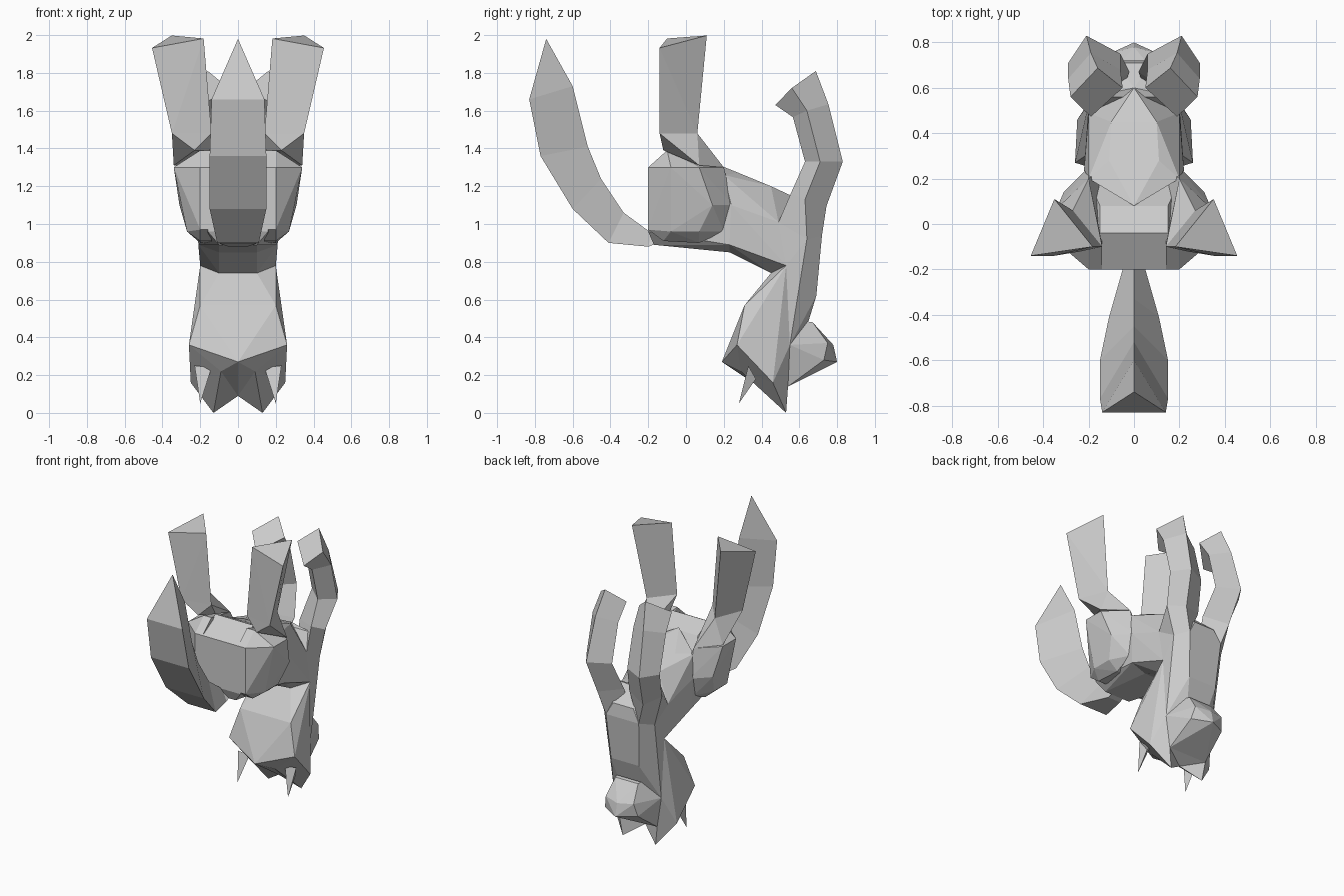
import bpy, bmesh
from math import cos, sin, radians

cube = bpy.data.objects.get("Cube")
if cube:
    bpy.data.objects.remove(cube, do_unlink=True)

shade = 0.6
grey = bpy.data.materials.new("plain grey")
grey.use_nodes = True
grey.diffuse_color = (shade, shade, shade, 1)
grey.node_tree.nodes["Principled BSDF"].inputs["Base Color"].default_value = grey.diffuse_color


def finish(name, bm):
    bmesh.ops.recalc_face_normals(bm, faces=bm.faces)
    mesh = bpy.data.meshes.new(name)
    bm.to_mesh(mesh)
    bm.free()
    mesh.materials.append(grey)
    bpy.context.collection.objects.link(bpy.data.objects.new(name, mesh))


def flip(points):
    return [(-x, y, z) for x, y, z in points]


def hull(name, points):
    """Faceted block wrapped around its corner points."""
    bm = bmesh.new()
    corners = [bm.verts.new(p) for p in points]
    result = bmesh.ops.convex_hull(bm, input=corners)
    spare = {item for item in result["geom_interior"] + result["geom_unused"]
             if isinstance(item, bmesh.types.BMVert)}
    bmesh.ops.delete(bm, geom=list(spare), context="VERTS")
    bmesh.ops.dissolve_limit(bm, angle_limit=radians(2), verts=bm.verts, edges=bm.edges)
    finish(name, bm)


def centred(name, half):
    hull(name, half + flip(half))


def pair(build, name, points):
    build("left_" + name, points)
    build("right_" + name, flip(points))


def loft(name, points, sides):
    """Faceted limb through rings of equal corner count."""
    bm = bmesh.new()
    corners = [bm.verts.new(p) for p in points]
    rings = [corners[i:i + sides] for i in range(0, len(corners), sides)]
    for lower, upper in zip(rings, rings[1:]):
        for i in range(sides):
            bm.faces.new((lower[i - 1], lower[i], upper[i], upper[i - 1]))
    bm.faces.new(rings[0])
    bm.faces.new(rings[-1])
    bmesh.ops.remove_doubles(bm, verts=bm.verts, dist=0.001)
    finish(name, bm)


# Tail: flat outer side and inner ridge, curling upward to a point
widths = (0.04, 0.05, 0.11, 0.15, 0.15, 0.14, 0)
outer = ((-0.12, 0.91), (-0.2, 0.88), (-0.41, 0.9), (-0.6, 1.08),
         (-0.77, 1.36), (-0.83, 1.66), (-0.74, 1.98))
inner = ((-0.12, 0.95), (-0.18, 0.95), (-0.33, 1.06), (-0.45, 1.24),
         (-0.52, 1.41), (-0.6, 1.73), (-0.74, 1.98))
tail = []
for width, edge, ridge in zip(widths, outer, inner):
    tail += [(-width, *edge), (width, *edge), (0, *ridge)]
loft("tail", tail, sides=3)

# Shared body landmarks on the left half
belly_front = (0, 0.08, 1.35)
sternum = (0, 0.6, 1.13)
flank = (0.22, 0.24, 1.1)
armpit = (0.2, 0.49, 1.01)
waist = (0.21, 0.23, 0.89)
spine = (0.1, 0.23, 0.85)
nape = (0.2, 0.53, 0.78)
nape_middle = (0.1, 0.45, 0.74)
collar = (0.2, 0.64, 0.92)
throat = (0.13, 0.72, 0.94)
groin = (0.15, -0.04, 1.39)
hip = (0.2, 0.2, 1.3)

# Pelvis, torso and shoulders
centred("pelvis", [groin, (0.15, 0.08, 1.33), (0.15, -0.2, 1.3), (0.16, -0.2, 0.96),
                   (0.1, -0.17, 0.89), flank, waist, spine])
centred("torso", [belly_front, (0.2, 0.2, 1.26), (0.11, 0.28, 1.27), (0.1, 0.45, 1.2), sternum,
                  flank, armpit, waist, spine, nape, nape_middle])
centred("shoulders", [armpit, nape, nape_middle, collar, throat, sternum,
                      (0.08, 0.71, 1.03), (0.19, 0.56, 1.12)])

# Hind legs: chamfered thigh, ankle and triangular foot flaring upward
thigh = [hip]
for x in (0.14, 0.2):
    thigh += [(x, -0.2, 1.3), (x, -0.2, 0.97), (x, 0.2, 0.96), (x, 0.25, 1.1),
              (x, -0.12, 0.91), (x, 0.07, 0.9), (x, -0.1, 1.39)]
for y in (-0.08, 0.07):
    thigh += [(0.27, y, 0.96), (0.34, y, 1.3)]
thigh.append((0.31, 0.14, 1.1))
pair(hull, "thigh", thigh)

triangle = [(0.14, -0.1), (0.27, 0.11), (0.35, -0.14)]
ankle_ring = [(x, min(y, 0.06), 1.48) for x, y in triangle]
sole = [(x * 1.3, y, 2.03 + 0.2 * (y - x)) for x, y in triangle]
pair(hull, "ankle", ankle_ring + [groin, hip, (0.23, -0.12, 1.39), (0.34, 0.07, 1.31)])
pair(hull, "hind_foot", ankle_ring + sole)

# Front legs: diamond section turning with the bend, rooted in the shoulders
arm = [armpit, collar, throat, (0.04, 0.62, 1.05)]
bend = -20
for y, z, back, side in ((0.65, 1.13, 0.18, 0.25), (0.73, 1.33, 0.21, 0.29),
                         (0.66, 1.6, 0.19, 0.29), (0.58, 1.72, 0.16, 0.28)):
    reach = 0.1 if bend < 40 else 0.14
    dy, dz = reach * cos(radians(bend)), reach * sin(radians(bend))
    arm += [(0.19, y - dy, z - dz), (side, y - 0.02, z),
            (back, y + dy, z + dz), (side - 0.23, y + 0.02, z)]
    bend += 20
pair(lambda name, points: loft(name, points, sides=4), "front_leg", arm)

# Neck and head hanging below the shoulders
crown = (0.2, 0.31, 0.57)
temple = (0.26, 0.27, 0.36)
cheek = (0.25, 0.46, 0.16)
jaw = (0.19, 0.55, 0.36)
chin = (0.15, 0.54, 0.14)
brow = (0.09, 0.29, 0.22)
scalp = (0, 0.46, 0.09)
centred("neck", [nape, nape_middle, collar, throat, jaw, (0.11, 0.69, 0.62), (0.09, 0.65, 0.49)])
centred("head", [nape, nape_middle, crown, temple, (0, 0.19, 0.27), jaw, cheek, chin, brow, scalp])
centred("muzzle", [jaw, chin, (0.11, 0.6, 0.49), (0.09, 0.67, 0.48), (0.11, 0.75, 0.37),
                   (0, 0.78, 0.36), (0, 0.8, 0.27), (0.13, 0.73, 0.28)])

# Ears and horns
pair(hull, "ear", [cheek, brow, chin, scalp, (0.13, 0.53, 0)])
pair(hull, "horn", [(0.23, 0.33, 0.25), (0.14, 0.33, 0.24), (0.2, 0.37, 0.18), (0.2, 0.28, 0.05)])
